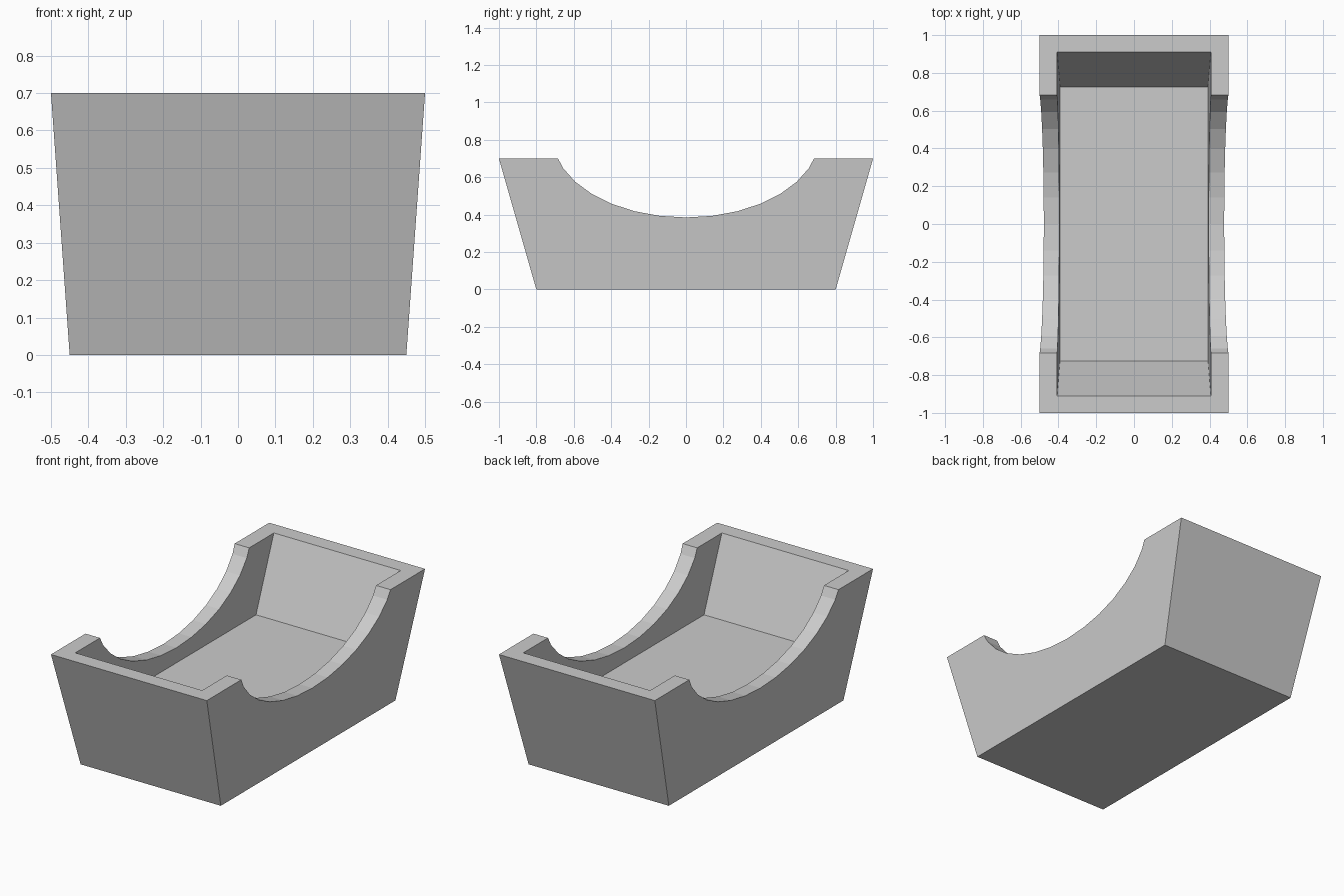
import bpy
import math

default = bpy.data.objects.get("Cube")
if default:
    bpy.data.objects.remove(default, do_unlink=True)

# Material
grey = bpy.data.materials.new("light_grey")
grey.use_nodes = True
colour = (0.6, 0.6, 0.6, 1)
grey.diffuse_color = colour
grey.node_tree.nodes["Principled BSDF"].inputs["Base Color"].default_value = colour


def loft(name, lower, upper):
    """Closed solid between two matching rings of points."""
    n = len(lower)
    sides = [(i, (i + 1) % n, (i + 1) % n + n, i + n) for i in range(n)]
    caps = [tuple(reversed(range(n))), tuple(range(n, 2 * n))]
    mesh = bpy.data.meshes.new(name)
    mesh.from_pydata(lower + upper, [], sides + caps)
    mesh.materials.append(grey)
    obj = bpy.data.objects.new(name, mesh)
    bpy.context.collection.objects.link(obj)
    return obj


def rectangle(x, y, z):
    return [(-x, -y, z), (x, -y, z), (x, y, z), (-x, y, z)]


def carve(target, cutter):
    cutter.hide_render = True
    mod = target.modifiers.new("carve", 'BOOLEAN')
    mod.operation = 'DIFFERENCE'
    mod.solver = 'EXACT'
    mod.object = cutter
    bpy.context.view_layer.objects.active = target
    bpy.ops.object.modifier_apply(modifier=mod.name)
    bpy.data.objects.remove(cutter, do_unlink=True)


# Tapered outer body
body = loft("tapered_tray", rectangle(0.45, 0.8, 0), rectangle(0.5, 1.0, 0.7))

# Tapered cavity, extended past the rim along its own slope
floor_z, rim_z, over = 0.3, 0.7, 1.25
fx, fy, rx, ry = 0.392, 0.725, 0.407, 0.91
cavity = loft("cavity_cutter", rectangle(fx, fy, floor_z),
              rectangle(fx + (rx - fx) * over, fy + (ry - fy) * over,
                        floor_z + (rim_z - floor_z) * over))
carve(body, cavity)

# Elliptical dip across both side walls
def ellipse(x, sides=32):
    return [(x, 0.713 * math.cos(math.tau * i / sides),
             0.815 + 0.43 * math.sin(math.tau * i / sides)) for i in range(sides)]


carve(body, loft("side_dip_cutter", ellipse(-1), ellipse(1)))
